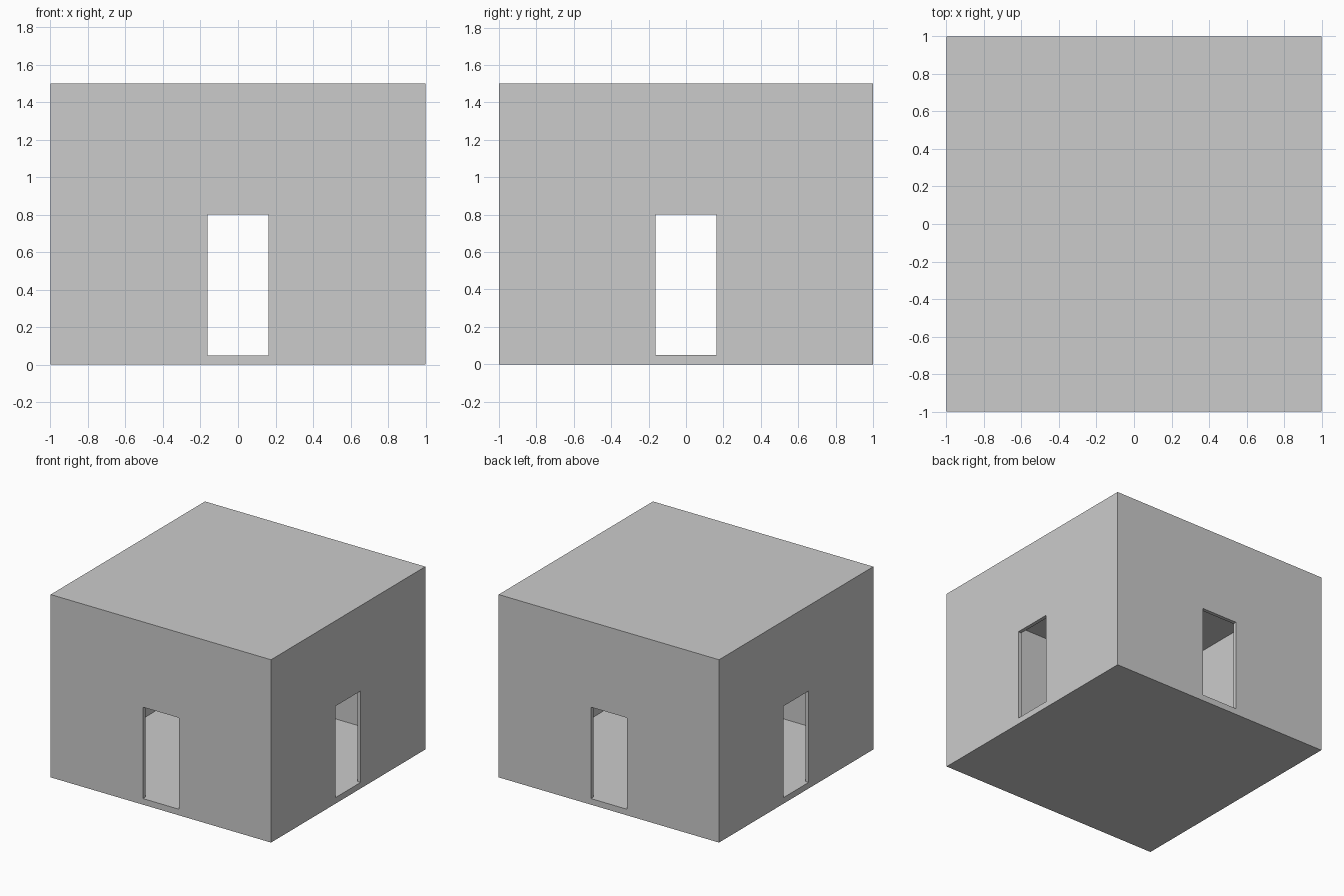
import bpy

if "Cube" in bpy.data.objects:
    bpy.data.objects.remove(bpy.data.objects["Cube"])

WALL, SLAB = 0.03, 0.05
HEIGHT, DOOR_W, DOOR_TOP = 1.5, 0.325, 0.8


def box(name, sx, sy, z0, z1):
    """Box centred on x and y, spanning z0 to z1."""
    bpy.ops.mesh.primitive_cube_add(size=1, location=(0, 0, (z0 + z1) / 2))
    ob = bpy.context.object
    ob.name = name
    ob.scale = (sx, sy, z1 - z0)
    bpy.ops.object.transform_apply(location=True, rotation=False, scale=True)
    return ob


# Solid room block
room = box("room_shell", 2, 2, 0, HEIGHT)

# Hollow interior and the two pairs of facing doorways
cutters = [
    box("interior_cutter", 2 - 2 * WALL, 2 - 2 * WALL, SLAB, HEIGHT - SLAB),
    box("front_back_door_cutter", DOOR_W, 2.4, SLAB, DOOR_TOP),
    box("side_door_cutter", 2.4, DOOR_W, SLAB, DOOR_TOP),
]

bpy.context.view_layer.objects.active = room
for cutter in cutters:
    mod = room.modifiers.new(cutter.name, 'BOOLEAN')
    mod.operation = 'DIFFERENCE'
    mod.solver = 'EXACT'
    mod.object = cutter
    bpy.ops.object.modifier_apply(modifier=mod.name)
for cutter in cutters:
    bpy.data.objects.remove(cutter)
